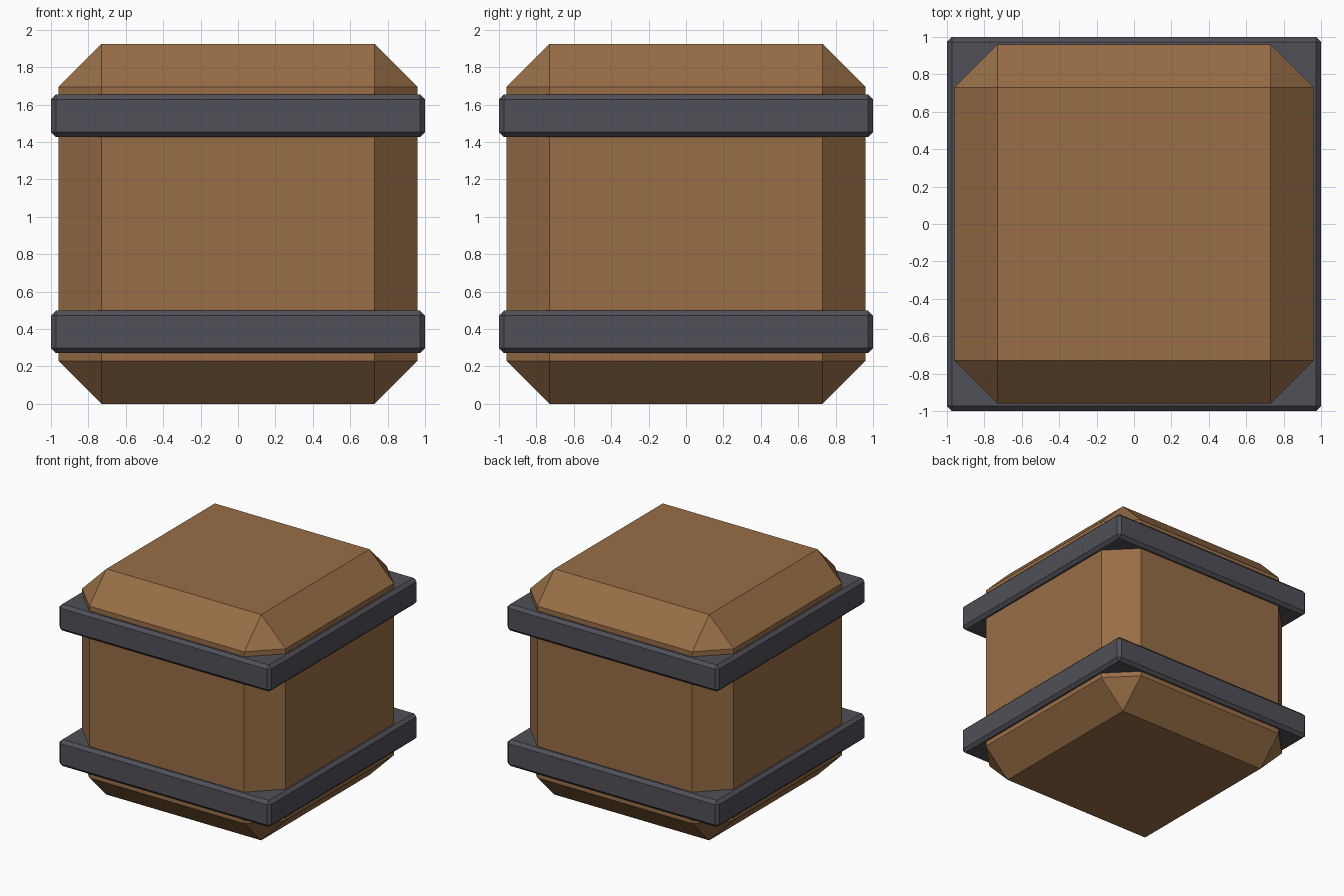
import bpy
import bmesh

if "Cube" in bpy.data.objects:
    bpy.data.objects.remove(bpy.data.objects["Cube"])


def material(name, color):
    mat = bpy.data.materials.new(name)
    mat.diffuse_color = (*color, 1)
    mat.use_nodes = True
    mat.node_tree.nodes["Principled BSDF"].inputs["Base Color"].default_value = mat.diffuse_color
    return mat


def chamfered_box(name, width, z0, z1, chamfer, mat):
    """Square box between two heights with every edge cut flat."""
    bm = bmesh.new()
    bmesh.ops.create_cube(bm, size=1)
    for v in bm.verts:
        v.co.x *= width
        v.co.y *= width
        v.co.z = z1 if v.co.z > 0 else z0
    bmesh.ops.bevel(bm, geom=bm.edges[:], offset=chamfer, offset_type='OFFSET',
                    segments=1, profile=0.5, affect='EDGES')
    bmesh.ops.recalc_face_normals(bm, faces=bm.faces)
    mesh = bpy.data.meshes.new(name)
    bm.to_mesh(mesh)
    bm.free()
    mesh.materials.append(mat)
    obj = bpy.data.objects.new(name, mesh)
    bpy.context.collection.objects.link(obj)
    return obj


wood = material("brown_wood", (0.314, 0.156, 0.061))
iron = material("dark_iron", (0.080, 0.080, 0.098))

# Wooden barrel body
chamfered_box("barrel_body", 1.92, 0.0, 1.925, 0.23, wood)

# Iron hoops around the body
for name, z in (("lower_hoop", 0.385), ("upper_hoop", 1.54)):
    chamfered_box(name, 2.0, z - 0.113, z + 0.113, 0.026, iron)
